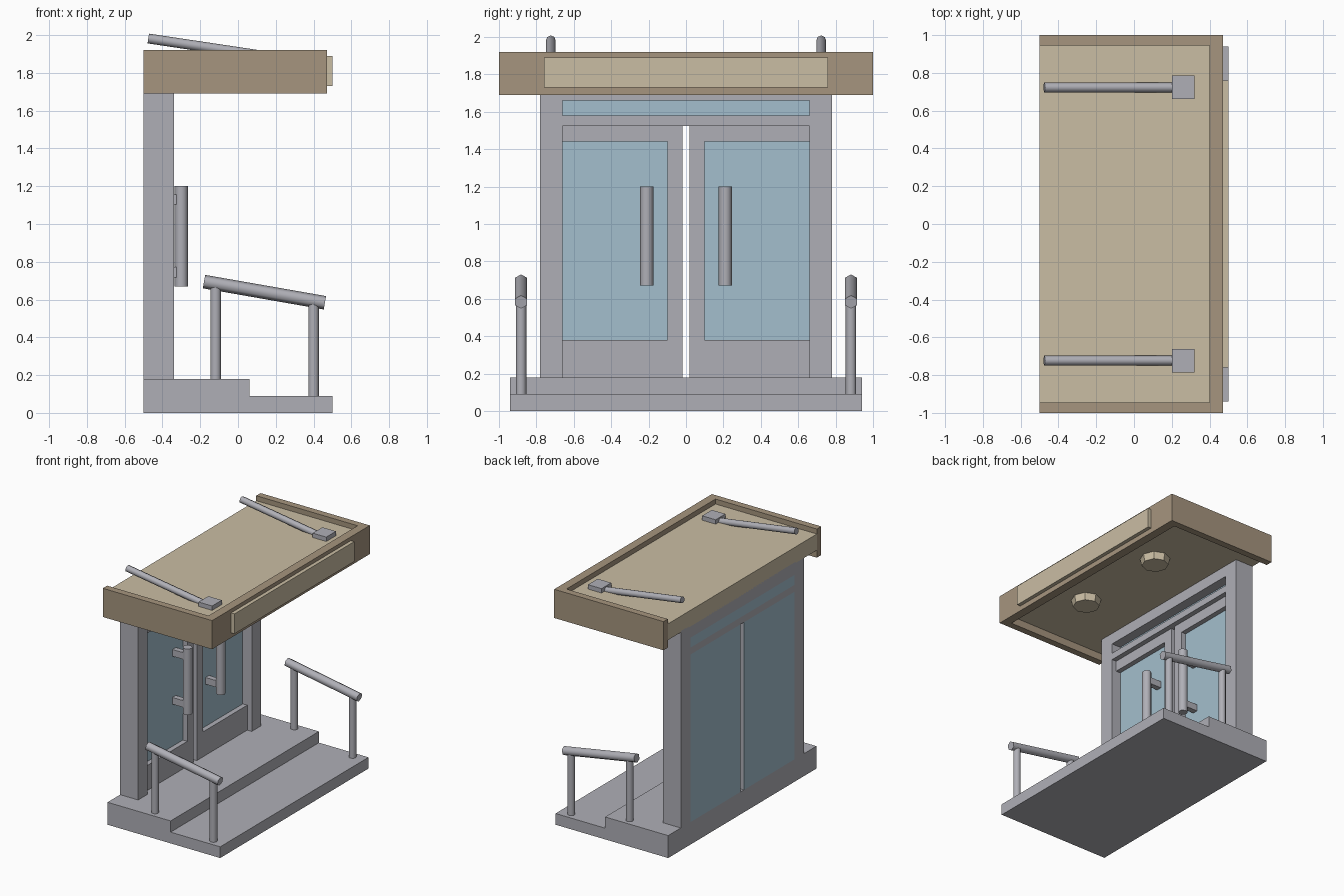
import bpy, bmesh, math
from mathutils import Vector

cube = bpy.data.objects.get("Cube")
if cube:
    bpy.data.objects.remove(cube, do_unlink=True)


def material(name, rgb):
    m = bpy.data.materials.new(name)
    m.use_nodes = True
    m.diffuse_color = (*rgb, 1)
    m.node_tree.nodes["Principled BSDF"].inputs["Base Color"].default_value = (*rgb, 1)
    return m


GREY = material("light grey", (0.43, 0.43, 0.47))
BROWN = material("warm brown", (0.38, 0.30, 0.21))
TAN = material("pale tan", (0.59, 0.51, 0.37))
GLASS = material("pale blue glass", (0.37, 0.52, 0.61))


def finish(name, bm, mat):
    mesh = bpy.data.meshes.new(name)
    bm.to_mesh(mesh)
    bm.free()
    mesh.materials.append(mat)
    ob = bpy.data.objects.new(name, mesh)
    bpy.context.collection.objects.link(ob)
    return ob


def box(name, mat, xs, ys, zs):
    """Box from its extents along each axis."""
    bm = bmesh.new()
    bmesh.ops.create_cube(bm, size=1)
    for v in bm.verts:
        v.co = [(r[0] + r[1]) / 2 + c * (r[1] - r[0]) for c, r in zip(v.co, (xs, ys, zs))]
    return finish(name, bm, mat)


def rod(name, mat, start, end, radius, sides=12, smooth=True, tip=None):
    """Straight prism between two points, with flat caps."""
    a, b = Vector(start), Vector(end)
    bm = bmesh.new()
    bmesh.ops.create_cone(bm, cap_ends=True, segments=sides, radius1=radius,
                          radius2=tip or radius, depth=(b - a).length)
    for f in bm.faces:
        f.smooth = smooth and len(f.verts) == 4
    for e in bm.edges:
        e.smooth = all(len(f.verts) == 4 for f in e.link_faces)
    turn = (b - a).to_track_quat('Z', 'Y')
    for v in bm.verts:
        v.co = turn @ v.co + (a + b) / 2
    return finish(name, bm, mat)


def span(side, a, b):
    """Extent along y, mirrored for the negative side."""
    return tuple(sorted((side * a, side * b)))


# Steps: one stepped profile extruded across the width
bm = bmesh.new()
profile = [(-.5, 0), (.5, 0), (.5, .09), (.06, .09), (.06, .18), (-.5, .18)]
face = bm.faces.new([bm.verts.new((x, -.94, z)) for x, z in profile])
ext = bmesh.ops.extrude_face_region(bm, geom=[face])
bmesh.ops.translate(bm, vec=(0, 1.88, 0),
                    verts=[g for g in ext["geom"] if isinstance(g, bmesh.types.BMVert)])
bmesh.ops.recalc_face_normals(bm, faces=bm.faces)
finish("entrance_steps", bm, GREY)

# Canopy: recessed panel inside a rim that is open at the back
box("canopy_panel", TAN, (-.5, .41), (-.95, .95), (1.75, 1.88))
box("canopy_front_rim", BROWN, (.4, .47), (-1, 1), (1.69, 1.92))
box("canopy_sign_plate", TAN, (.47, .5), (-.76, .76), (1.73, 1.89))

# Door frame head, transom bar and transom glass
box("frame_head", GREY, (-.5, -.34), (-.66, .66), (1.66, 1.76))
box("transom_bar", GREY, (-.5, -.34), (-.66, .66), (1.525, 1.58))
box("transom_glass", GLASS, (-.5, -.42), (-.66, .66), (1.58, 1.66))

for s, side in ((1, "left"), (-1, "right")):
    # Canopy sides, lamps and tie rods
    box(side + "_canopy_rim", BROWN, (-.5, .4), span(s, .945, 1), (1.69, 1.92))
    rod(side + "_downlight", TAN, (.13, s * .4, 1.76), (.13, s * .4, 1.695),
        .115, 8, False, .1)
    box(side + "_tie_block", GREY, (.2, .32), span(s, .662, .785), (1.87, 1.915))
    rod(side + "_tie_rod", GREY, (-.475, s * .723, 1.982), (.24, s * .723, 1.875), .026, 8)

    # Frame post, glazed door leaf with rails and stile
    box(side + "_frame_post", GREY, (-.5, -.34), span(s, .66, .78), (.18, 1.76))
    box(side + "_door_glass", GLASS, (-.5, -.42), span(s, .02, .66), (.18, 1.525))
    box(side + "_door_bottom_rail", GREY, (-.495, -.38), span(s, .02, .66), (.18, .38))
    box(side + "_door_top_rail", GREY, (-.495, -.38), span(s, .02, .66), (1.44, 1.525))
    box(side + "_door_stile", GREY, (-.495, -.38), span(s, .02, .1), (.38, 1.44))

    # Pull handle with two brackets
    y = s * .21
    rod(side + "_door_handle", GREY, (-.3, y, .67), (-.3, y, 1.2), .035)
    for z, place in ((.745, "lower"), (1.13, "upper")):
        box(side + "_" + place + "_handle_bracket", GREY, (-.425, -.3),
            (y - .022, y + .022), (z - .027, z + .027))

    # Sloping handrail on two posts
    y = s * .882
    rod(side + "_rear_rail_post", GREY, (-.118, y, .17), (-.118, y, .685), .028)
    rod(side + "_front_rail_post", GREY, (.4, y, .08), (.4, y, .59), .028)
    rod(side + "_handrail", GREY, (-.18, y, .695), (.46, y, .583), .036, 6)
